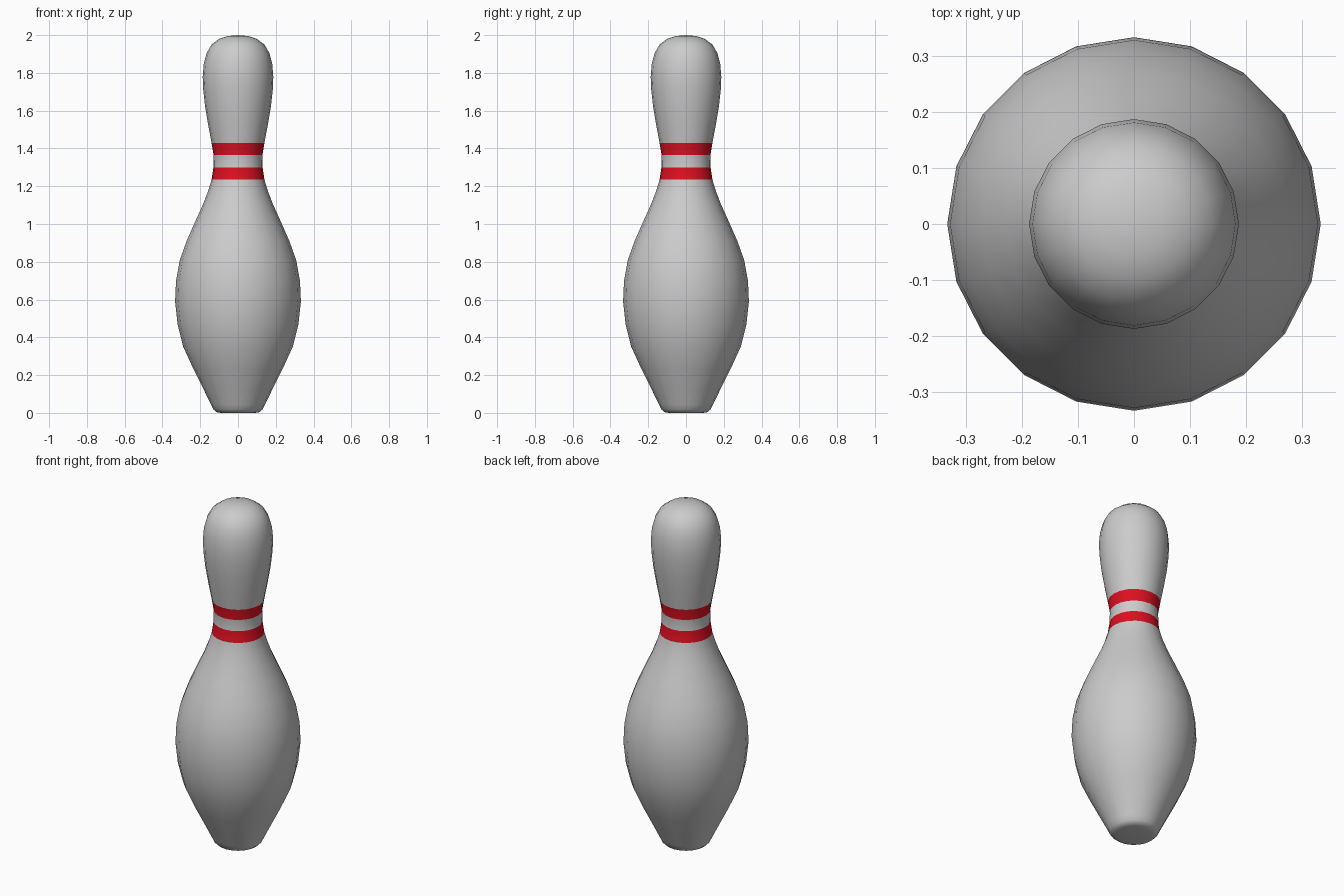
import bpy, bmesh, math

if "Cube" in bpy.data.objects:
    bpy.data.objects.remove(bpy.data.objects["Cube"])

SIDES = 20
# (radius, height) from the base up to just under the crown
PROFILE = [(0.09, 0.0), (0.115, 0.004), (0.13, 0.018), (0.143, 0.045),
           (0.18, 0.12), (0.235, 0.23), (0.29, 0.35), (0.32, 0.47),
           (0.333, 0.59), (0.328, 0.70), (0.308, 0.81), (0.272, 0.91),
           (0.228, 1.01), (0.187, 1.10), (0.158, 1.175), (0.14, 1.235),
           (0.13, 1.30), (0.129, 1.365), (0.14, 1.43), (0.157, 1.52),
           (0.174, 1.62), (0.184, 1.71), (0.187, 1.78), (0.181, 1.85),
           (0.166, 1.905), (0.14, 1.95), (0.10, 1.98), (0.055, 1.995)]
BAND_STARTS = (1.235, 1.365)

red = bpy.data.materials.new("band_red")
red.diffuse_color = (0.72, 0.005, 0.015, 1)
red.use_nodes = True
red.node_tree.nodes["Principled BSDF"].inputs["Base Color"].default_value = red.diffuse_color

bm = bmesh.new()


def ring(r, z):
    return [bm.verts.new((r * math.cos(2 * math.pi * i / SIDES),
                          r * math.sin(2 * math.pi * i / SIDES), z))
            for i in range(SIDES)]


# Lathed body with two red neck bands
rings = [ring(r, z) for r, z in PROFILE]
for k in range(len(rings) - 1):
    low, high = rings[k], rings[k + 1]
    for i in range(SIDES):
        j = (i + 1) % SIDES
        f = bm.faces.new((low[i], low[j], high[j], high[i]))
        f.material_index = 1 if PROFILE[k][1] in BAND_STARTS else 0

# Base and crown caps
bm.faces.new(rings[0][::-1])
tip = bm.verts.new((0, 0, 2.0))
for i in range(SIDES):
    bm.faces.new((rings[-1][i], rings[-1][(i + 1) % SIDES], tip))
for f in bm.faces:
    f.smooth = True

mesh = bpy.data.meshes.new("bowling_pin")
bm.to_mesh(mesh)
bm.free()
mesh.materials.append(None)
mesh.materials.append(red)
pin = bpy.data.objects.new("bowling_pin", mesh)
bpy.context.collection.objects.link(pin)
